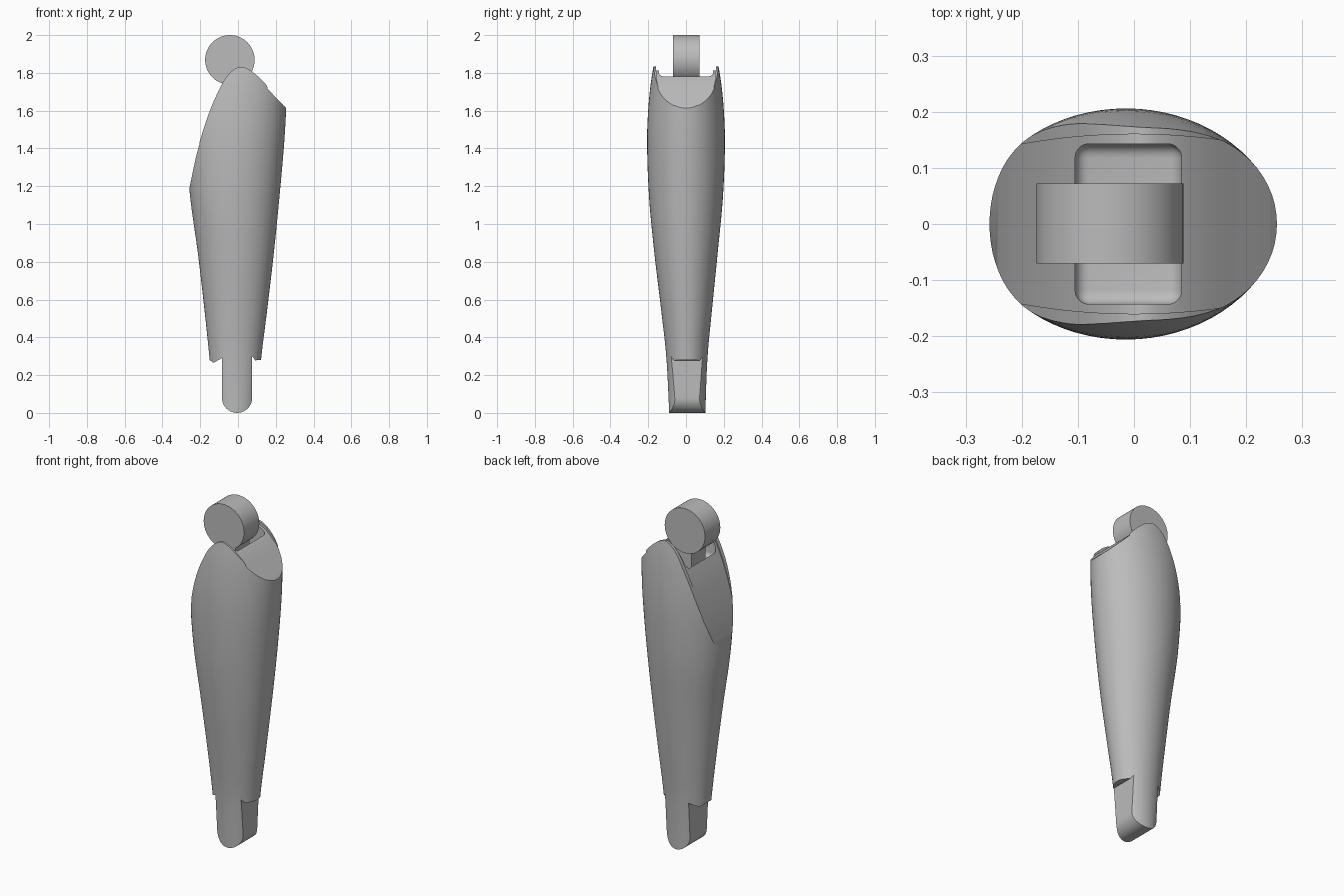
import bpy
import bmesh
import math

old = bpy.data.objects.get("Cube")
if old:
    bpy.data.objects.remove(old, do_unlink=True)

grey = bpy.data.materials.new("plain grey")
grey.use_nodes = True
grey.diffuse_color = (0.5, 0.5, 0.5, 1)
grey.node_tree.nodes["Principled BSDF"].inputs["Base Color"].default_value = (0.5, 0.5, 0.5, 1)


def smooth_path(pts, steps):
    """Catmull-Rom curve through tuples of any length."""
    out = []
    for i in range(len(pts) - 1):
        a, b, c, d = (pts[min(max(i + k, 0), len(pts) - 1)] for k in (-1, 0, 1, 2))
        for s in range(steps):
            t = s / steps
            out.append(tuple(
                q + t / 2 * (r - p + t * (2 * p - 5 * q + 4 * r - w + t * (3 * (q - r) + w - p)))
                for p, q, r, w in zip(a, b, c, d)))
    return out + [pts[-1]]


def loft(name, rings):
    """Closed solid through rings of equal length, capped at both ends."""
    bm = bmesh.new()
    loops = [[bm.verts.new(p) for p in ring] for ring in rings]
    n = len(loops[0])
    for low, high in zip(loops, loops[1:]):
        for i in range(n):
            j = (i + 1) % n
            bm.faces.new((low[i], low[j], high[j], high[i]))
    bm.faces.new(loops[0][::-1])
    bm.faces.new(loops[-1])
    bmesh.ops.recalc_face_normals(bm, faces=bm.faces)
    mesh = bpy.data.meshes.new(name)
    bm.to_mesh(mesh)
    bm.free()
    mesh.materials.append(grey)
    obj = bpy.data.objects.new(name, mesh)
    bpy.context.collection.objects.link(obj)
    return obj


def select(obj):
    bpy.ops.object.select_all(action="DESELECT")
    obj.select_set(True)
    bpy.context.view_layer.objects.active = obj


def carve(obj, cutter, operation):
    mod = obj.modifiers.new("carve", "BOOLEAN")
    mod.operation = operation
    mod.solver = "EXACT"
    mod.object = cutter
    select(obj)
    bpy.ops.object.modifier_apply(modifier=mod.name)
    bpy.data.objects.remove(cutter, do_unlink=True)


def shade(obj, angle=30):
    select(obj)
    bpy.ops.object.shade_smooth_by_angle(angle=math.radians(angle))


# Limb: oval sections as (height, right edge, left edge, half depth, depth centre)
sections = smooth_path([
    (-0.05, -0.12, 0.095, 0.094, 0.007),
    (0.28, -0.15, 0.122, 0.108, 0.005),
    (0.55, -0.178, 0.155, 0.135, 0.003),
    (0.85, -0.213, 0.19, 0.168, 0),
    (1.15, -0.254, 0.22, 0.196, 0),
    (1.45, -0.275, 0.246, 0.206, 0),
    (1.68, -0.275, 0.257, 0.194, 0),
    (1.85, -0.265, 0.257, 0.17, 0),
    (1.95, -0.255, 0.25, 0.15, 0)], 5)
SIDES = 72
limb = loft("limb", [
    [((x0 + x1) / 2 + (x1 - x0) / 2 * math.cos(a), yc + hy * math.sin(a), z)
     for a in (math.tau * i / SIDES for i in range(SIDES))]
    for z, x0, x1, hy, yc in sections])

# Side outline: domed top, ledges, and tongue with a round tip
crest = smooth_path([
    (-0.30, 0.97), (-0.257, 1.19), (-0.215, 1.39), (-0.16, 1.57), (-0.11, 1.69),
    (-0.06, 1.78), (0, 1.83), (0.055, 1.82), (0.12, 1.768), (0.19, 1.69),
    (0.255, 1.613), (0.32, 1.53)], 5)
tip = [(-0.005 + 0.08 * math.cos(a), 0.08 + 0.08 * math.sin(a))
       for a in (math.pi * (1 + i / 20) for i in range(21))]
outline = (crest[::-1] + [(-0.30, 0.28), (-0.15, 0.28), (-0.13, 0.265), (-0.085, 0.29)]
           + tip + [(0.075, 0.298), (0.083, 0.29), (0.09, 0.278), (0.115, 0.28), (0.32, 0.29)])
carve(limb, loft("outline_cutter", [[(x, y, z) for x, z in outline] for y in (-0.4, 0.4)]),
      "INTERSECT")

# Shallow channel in the crown, leaving a thin lip on each side
rings = []
for x, z in crest:
    if abs(x) < 0.255:
        w = 0.16 * (1 - (x / 0.6) ** 2)
        floor = z - 0.02 * (1 - (x / 0.262) ** 2)
        rings.append([(x, -w, floor), (x, w, floor), (x, w, 2.2), (x, -w, 2.2)])
carve(limb, loft("channel_cutter", rings), "DIFFERENCE")


def box(name, xs, ys, zs):
    return loft(name, [[(xs[0], ys[0], z), (xs[1], ys[0], z),
                        (xs[1], ys[1], z), (xs[0], ys[1], z)] for z in zs])


# Rounded pocket under the joint
pocket = box("pocket_cutter", (-0.105, 0.085), (-0.143, 0.143), (1.64, 2.1))
bevel = pocket.modifiers.new("round", "BEVEL")
bevel.width = 0.025
bevel.segments = 5
select(pocket)
bpy.ops.object.modifier_apply(modifier=bevel.name)
carve(limb, pocket, "DIFFERENCE")
shade(limb)

# Round joint and the short neck that holds it
joint = loft("round_joint", [
    [(-0.043 + 0.131 * math.cos(a), y, 1.869 + 0.131 * math.sin(a))
     for a in (math.tau * i / 64 for i in range(64))] for y in (-0.07, 0.072)])
shade(joint)
box("joint_neck", (-0.08, 0.03), (-0.065, 0.065), (1.62, 1.8))
